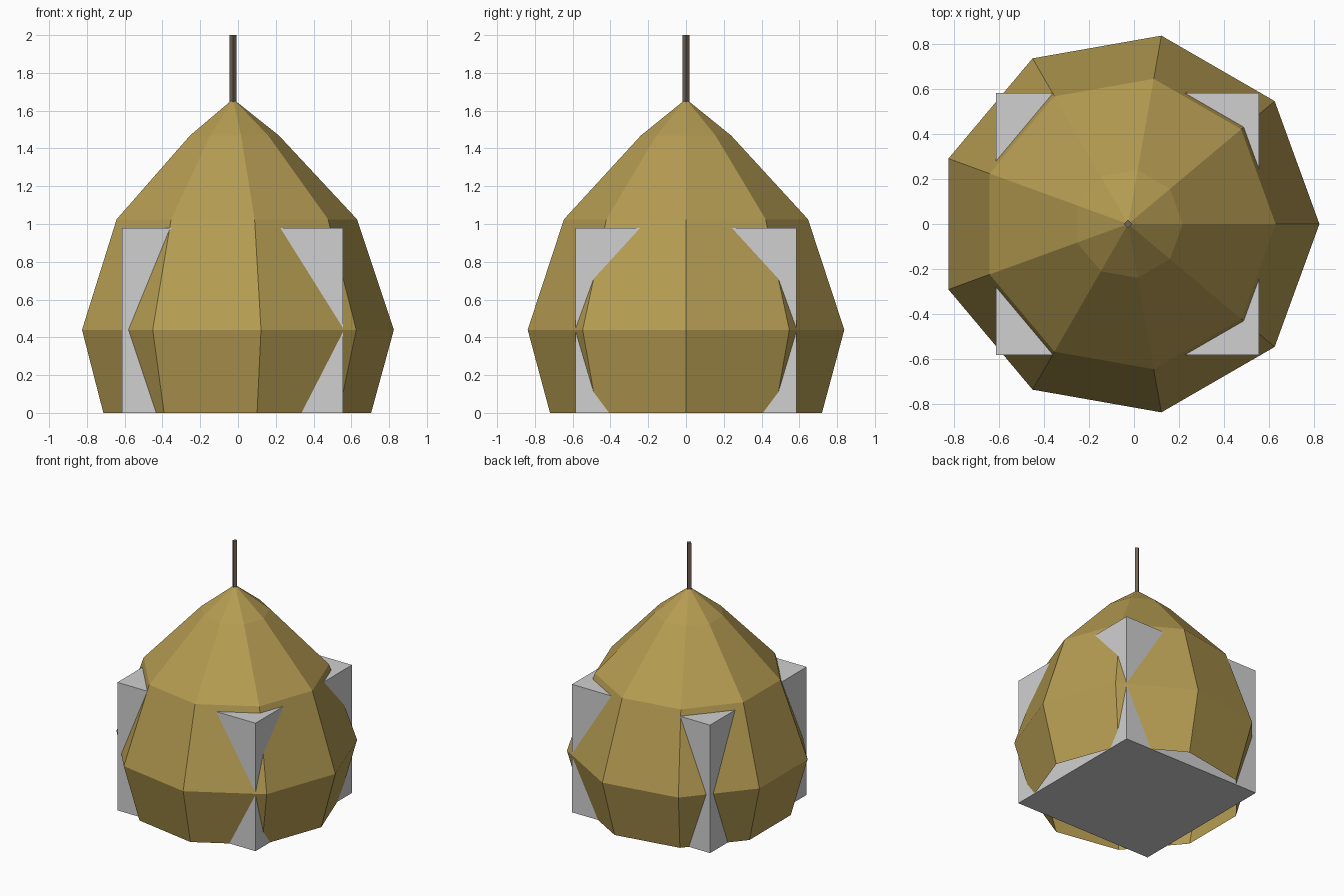
import bpy
import bmesh
from math import cos, sin, tau

cube = bpy.data.objects.get("Cube")
if cube:
    bpy.data.objects.remove(cube, do_unlink=True)

AXIS_X = -0.026  # the hut and its pole sit slightly off centre


def material(name, rgb):
    mat = bpy.data.materials.new(name)
    mat.use_nodes = True
    mat.diffuse_color = (*rgb, 1)
    mat.node_tree.nodes["Principled BSDF"].inputs["Base Color"].default_value = (*rgb, 1)
    return mat


def add_object(name, bm, mat):
    mesh = bpy.data.meshes.new(name)
    bm.to_mesh(mesh)
    bm.free()
    mesh.materials.append(mat)
    obj = bpy.data.objects.new(name, mesh)
    bpy.context.collection.objects.link(obj)
    return obj


def lathe(name, profile, sides, mat, cap_bottom=False, cap_top=False):
    """Stack regular rings of (radius, height) and bridge them with flat faces."""
    bm = bmesh.new()
    rings = [[bm.verts.new((AXIS_X + r * cos(tau * i / sides), r * sin(tau * i / sides), z))
              for i in range(sides)] for r, z in profile]
    for low, high in zip(rings, rings[1:]):
        for i in range(sides):
            j = (i + 1) % sides
            bm.faces.new((low[i], low[j], high[j], high[i]))
    if cap_bottom:
        bm.faces.new(rings[0][::-1])
    if cap_top:
        bm.faces.new(rings[-1])
    return add_object(name, bm, mat)


straw = material("straw gold", (0.465, 0.333, 0.084))
stone = material("pale grey", (0.63, 0.63, 0.63))
wood = material("dark wood", (0.17, 0.127, 0.098))

# Nine-sided shell, open underneath
lathe("straw_shell",
      [(0.731, 0), (0.851, 0.44), (0.656, 1.025), (0.243, 1.468), (0.012, 1.652)],
      9, straw, cap_top=True)

# Square pole on the tip
lathe("top_pole", [(0.019, 1.64), (0.019, 2.0)], 4, wood, cap_bottom=True, cap_top=True)

# Block whose corners poke through the shell
bm = bmesh.new()
bmesh.ops.create_cube(bm, size=1)
bmesh.ops.scale(bm, vec=(1.17, 1.168, 0.98), verts=bm.verts)
bmesh.ops.translate(bm, vec=(-0.028, 0, 0.49), verts=bm.verts)
add_object("inner_block", bm, stone)
